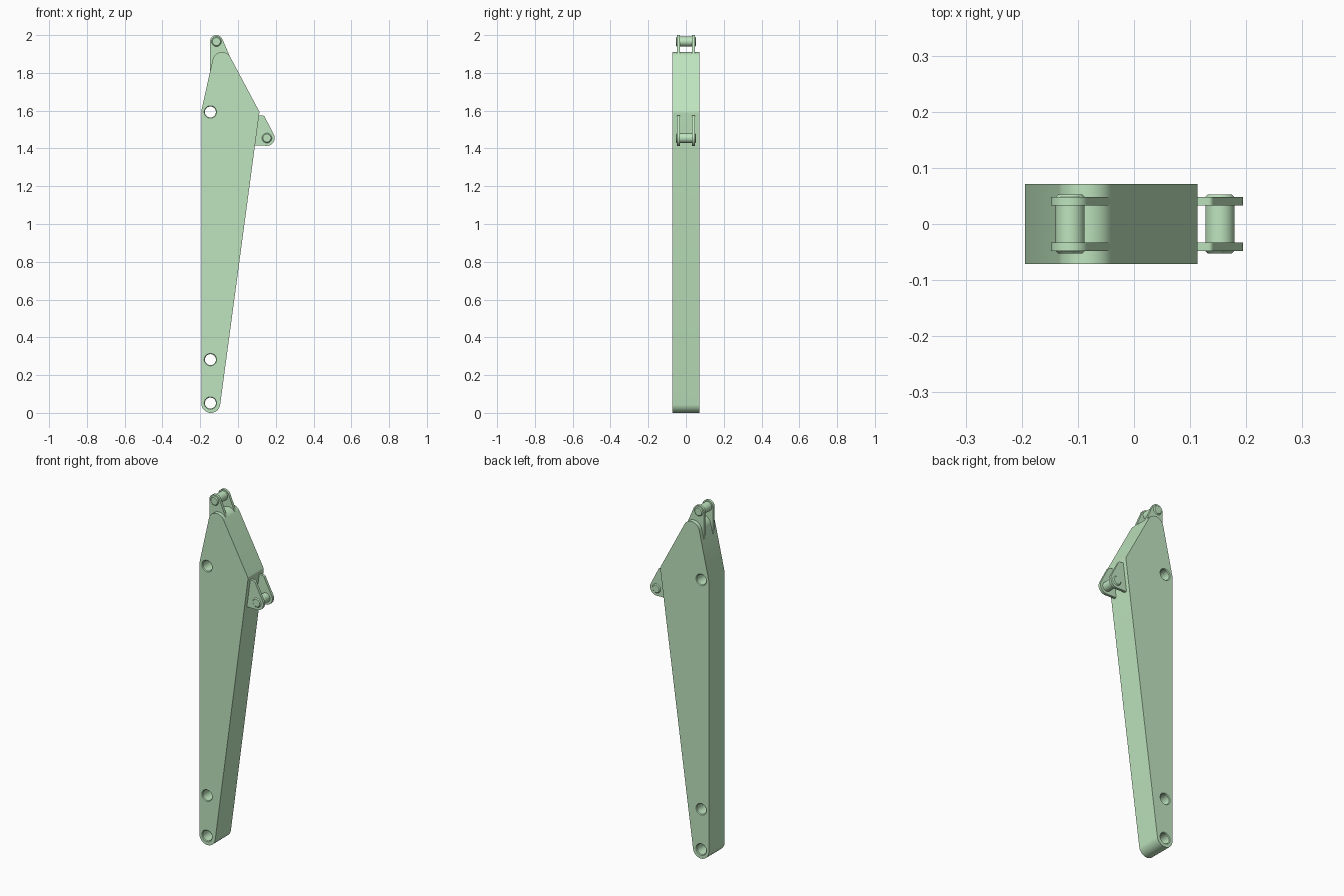
import bpy, bmesh, math
from mathutils import Vector
from mathutils.geometry import convex_hull_2d

if "Cube" in bpy.data.objects:
    bpy.data.objects.remove(bpy.data.objects["Cube"])

green = bpy.data.materials.new("pale_green")
green.diffuse_color = (0.52, 0.78, 0.52, 1)
green.use_nodes = True
green.node_tree.nodes["Principled BSDF"].inputs["Base Color"].default_value = green.diffuse_color


def make_object(name, bm):
    bmesh.ops.recalc_face_normals(bm, faces=bm.faces[:])
    mesh = bpy.data.meshes.new(name)
    bm.to_mesh(mesh)
    bm.free()
    mesh.materials.append(green)
    ob = bpy.data.objects.new(name, mesh)
    bpy.context.collection.objects.link(ob)
    return ob


def smooth(ob):
    bpy.ops.object.select_all(action='DESELECT')
    ob.select_set(True)
    bpy.context.view_layer.objects.active = ob
    bpy.ops.object.shade_smooth_by_angle(angle=math.radians(25))


def plate(name, circles, y0, y1, n=64):
    """Plate whose xz outline is the hull of circles (x, z, radius)."""
    pts = []
    for x, z, r in circles:
        for i in range(n if r else 1):
            a = math.tau * i / n
            pts.append(Vector((x + r * math.cos(a), z + r * math.sin(a))))
    bm = bmesh.new()
    face = bm.faces.new([bm.verts.new((pts[i].x, y0, pts[i].y))
                         for i in convex_hull_2d(pts)])
    ext = bmesh.ops.extrude_face_region(bm, geom=[face])
    verts = [v for v in ext["geom"] if isinstance(v, bmesh.types.BMVert)]
    bmesh.ops.translate(bm, verts=verts, vec=(0, y1 - y0, 0))
    return make_object(name, bm)


def turned(name, x, z, profile, n=40):
    """Solid turned about a y axis at (x, z); profile is (y, radius)."""
    bm = bmesh.new()
    rings = [[bm.verts.new((x + r * math.cos(math.tau * i / n), y,
                            z + r * math.sin(math.tau * i / n)))
              for i in range(n)] for y, r in profile]
    for a, b in zip(rings, rings[1:]):
        for i in range(n):
            j = (i + 1) % n
            bm.faces.new((a[i], a[j], b[j], b[i]))
    bm.faces.new(rings[0])
    bm.faces.new(rings[-1])
    return make_object(name, bm)


# Main tapered box arm
W = 0.071
arm = plate("arm_body", [(-0.144, 0.05, 0.05), (-0.194, 1.6, 0),
                         (-0.085, 1.86, 0.05), (0.093, 1.59, 0.02)], -W, W)

# Pivot holes with chamfered rims
for z in (0.052, 0.282, 1.593):
    cutter = turned("hole_cutter", -0.146, z,
                    [(-W - 0.01, 0.033), (-W, 0.033), (-W + 0.004, 0.029),
                     (W - 0.004, 0.029), (W, 0.033), (W + 0.01, 0.033)])
    cutter.hide_render = True
    mod = arm.modifiers.new("hole", 'BOOLEAN')
    mod.operation = 'DIFFERENCE'
    mod.solver = 'EXACT'
    mod.object = cutter
    bpy.context.view_layer.objects.active = arm
    bpy.ops.object.modifier_apply(modifier=mod.name)
    bpy.data.objects.remove(cutter)
smooth(arm)

# Paired cylinder lugs and their pins
lugs = {
    "top_lug": [(-0.114, 1.966, 0.034), (-0.147, 1.81, 0),
                (-0.09, 1.78, 0), (-0.04, 1.88, 0)],
    "side_lug": [(0.153, 1.455, 0.041), (0.132, 1.564, 0.01),
                 (0.09, 1.577, 0), (0.07, 1.416, 0)],
}
for name, outline in lugs.items():
    for side, y in (("front", -0.048), ("back", 0.033)):
        smooth(plate(f"{name}_{side}", outline, y, y + 0.015))
    x, z, _ = outline[0]
    smooth(turned(name + "_pin", x, z,
                  [(-0.053, 0.021), (-0.048, 0.026),
                   (0.048, 0.026), (0.053, 0.021)]))
